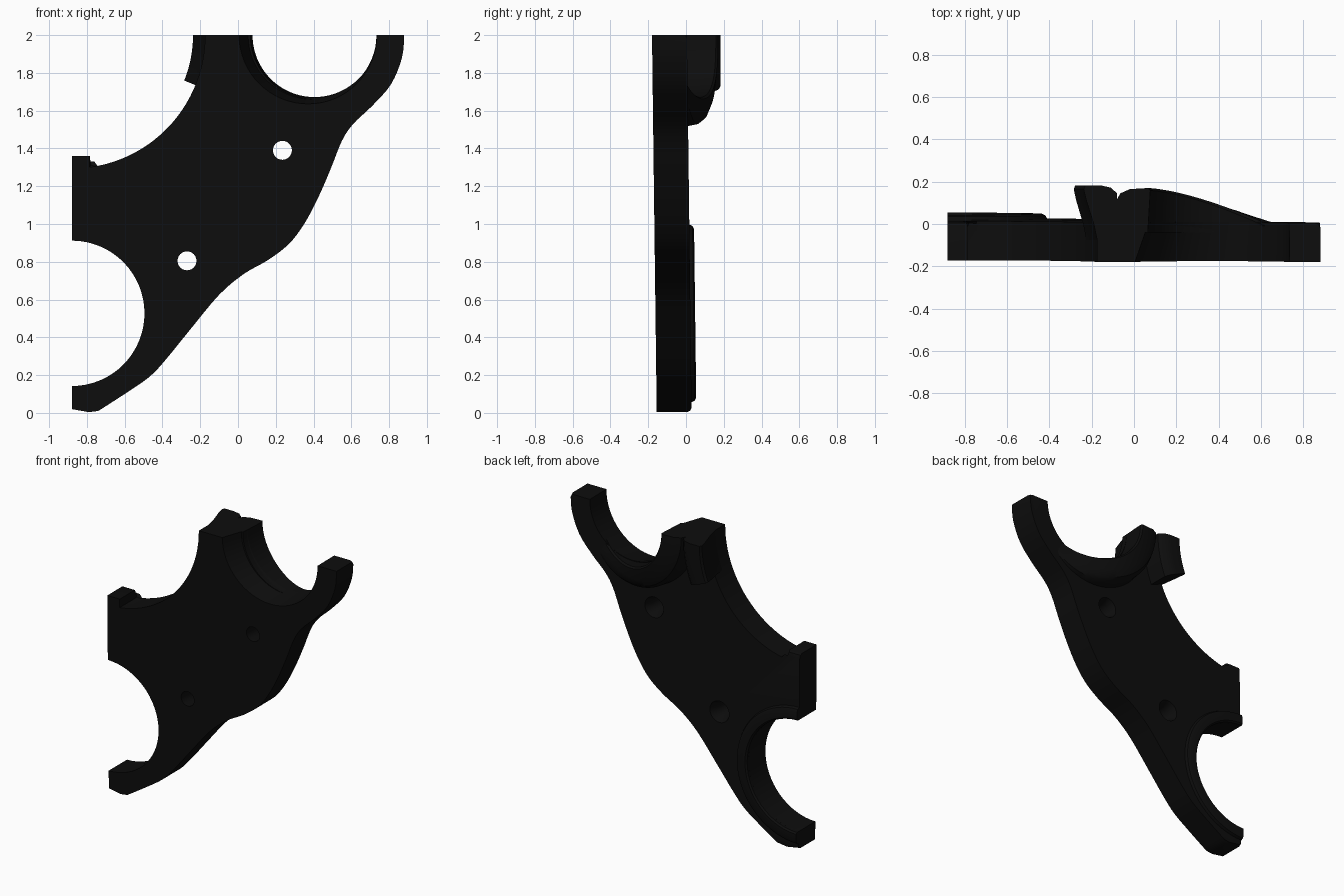
import bpy, bmesh, math
from mathutils import Vector
from mathutils.geometry import interpolate_bezier

cube = bpy.data.objects.get("Cube")
if cube:
    bpy.data.objects.remove(cube, do_unlink=True)

black = bpy.data.materials.new("matte black")
black.use_nodes = True
color = (0.004, 0.004, 0.004, 1)
black.diffuse_color = color
black.node_tree.nodes["Principled BSDF"].inputs["Base Color"].default_value = color

SLOPE = 0.0125   # the lower parts lean back slightly


def finish(name, bm, lean=False):
    if lean:
        for v in bm.verts:
            v.co.y -= SLOPE * v.co.z
    bmesh.ops.recalc_face_normals(bm, faces=bm.faces[:])
    mesh = bpy.data.meshes.new(name)
    bm.to_mesh(mesh)
    bm.free()
    ob = bpy.data.objects.new(name, mesh)
    bpy.context.collection.objects.link(ob)
    mesh.materials.append(black)
    return ob


def loft(name, rings, lean=False):
    """Skin a list of closed rings and cap both ends."""
    bm = bmesh.new()
    rows = [[bm.verts.new(p) for p in ring] for ring in rings]
    n = len(rows[0])
    for a, b in zip(rows, rows[1:]):
        for i in range(n):
            j = (i + 1) % n
            bm.faces.new((a[i], a[j], b[j], b[i]))
    bm.faces.new(rows[0])
    bm.faces.new(rows[-1])
    return finish(name, bm, lean)


def arc(cx, cz, r, start, end, n):
    out = []
    for i in range(n + 1):
        a = math.radians(start + (end - start) * i / n)
        out.append((cx + r * math.cos(a), cz + r * math.sin(a)))
    return out


def sweep(name, cx, cz, start, end, n, section, lean=False):
    """Sweep a (radius, y) section around an axis along y."""
    rings = []
    for i in range(n + 1):
        t = i / n
        a = math.radians(start + (end - start) * t)
        rings.append([(cx + r * math.cos(a), y, cz + r * math.sin(a)) for r, y in section(t, a)])
    return loft(name, rings, lean)


def smooth_path(pts, steps=4):
    v = [Vector((x, z, 0)) for x, z in pts]
    out = [pts[0]]
    for i in range(len(v) - 1):
        t0 = (v[i + 1] - v[max(i - 1, 0)]) / 6
        t1 = (v[min(i + 2, len(v) - 1)] - v[i]) / 6
        curve = interpolate_bezier(v[i], v[i] + t0, v[i + 1] - t1, v[i + 1], steps + 1)
        out += [(p.x, p.y) for p in curve[1:]]
    return out


# Plate outline: tab, large arc, wavy outer edge, lower round opening
wave = [(0.88, 2), (0.868, 1.88), (0.81, 1.74), (0.71, 1.625), (0.61, 1.53), (0.55, 1.44),
        (0.49, 1.29), (0.42, 1.13), (0.35, 1.0), (0.27, 0.895), (0.16, 0.81), (0.03, 0.735),
        (-0.1, 0.625), (-0.25, 0.445), (-0.38, 0.285), (-0.47, 0.19), (-0.6, 0.1),
        (-0.74, 0.01)]
outline = [(-0.88, 1.36), (-0.785, 1.36)]
outline += arc(-0.88, 2, 0.706, -82.3, 0, 24)
outline += smooth_path(wave)
outline += [(-0.79, 0.004), (-0.88, 0.02)]
outline += arc(-0.88, 0.527, 0.385, -90, 90, 32)

bm = bmesh.new()
front = [bm.verts.new((x, -0.155, z)) for x, z in outline]
back = [bm.verts.new((x, 0.03, z)) for x, z in outline]
bm.faces.new(front)
bm.faces.new(back)
rim = []
for i in range(len(outline)):
    j = (i + 1) % len(outline)
    bm.faces.new((front[i], front[j], back[j], back[i]))
    edge = bm.edges.get((back[i], back[j]))
    on_left = all(v.co.x < -0.879 for v in edge.verts)
    on_top = all(v.co.z > 1.999 for v in edge.verts)
    if not (on_left or on_top):
        rim.append(edge)
# soft rear rim
bmesh.ops.bevel(bm, geom=rim, offset=0.025, segments=2, profile=0.5, affect='EDGES')
plate = finish("bracket_plate", bm, True)


def cut(target, name, stations):
    """Cut with a round tool given as (x, z, radius, y) stations."""
    rings = [[(x, y, z) for x, z in arc(cx, cz, r, 0, 360, 64)[:-1]] for cx, cz, r, y in stations]
    tool = loft(name, rings)
    tool.hide_render = True
    tool.hide_viewport = True
    mod = target.modifiers.new(name, 'BOOLEAN')
    mod.operation = 'DIFFERENCE'
    mod.solver = 'EXACT'
    mod.object = tool
    return tool


# Tapered upper opening and two countersunk screw holes
tools = [cut(plate, "upper_opening_cutter", [(0.355, 2, 0.381, -0.27), (0.415, 2, 0.317, 0.09)])]
for x, z in ((0.235, 1.39), (-0.27, 0.805)):
    tools.append(cut(plate, "screw_hole_cutter",
                     [(x, z, 0.05, -0.3), (x, z, 0.05, -0.04), (x, z, 0.085, 0.05)]))
bpy.context.view_layer.update()
evaluated = plate.evaluated_get(bpy.context.evaluated_depsgraph_get())
baked = bpy.data.meshes.new_from_object(evaluated)
plate.modifiers.clear()
plate.data = baked
for tool in tools:
    bpy.data.objects.remove(tool, do_unlink=True)


# Raised collar behind the lower opening
def lower_section(t, a):
    return [(0.385, -0.02), (0.385, 0.045), (0.395, 0.055), (0.445, 0.055),
            (0.462, 0.047), (0.47, 0.03), (0.47, -0.02)]


lower = sweep("lower_collar", -0.88, 0.527, -90, 90, 36, lower_section, True)


# Collar behind the upper opening, falling away toward the arm
def upper_section(t, a):
    x = max(0, 0.405 + 0.4 * math.cos(a))
    h = max(0.0, 0.17 * (1 - (x / 0.67) ** 1.5))
    outer = 0.505 - 0.07 * t ** 3
    return [(0.34, -0.04), (0.328, h - 0.012), (0.338, h), (outer - 0.08, h * 0.97),
            (outer - 0.035, h * 0.85), (outer - 0.012, h * 0.6), (outer, 0), (outer, -0.04)]


upper = sweep("upper_collar", 0.405, 2, 180, 310, 40, upper_section)


# Flared lug at the top of the large arc
def lug_section(t, a):
    return [(0.707, -0.08), (0.69, 0), (0.655, 0.11), (0.642, 0.165), (0.65, 0.183),
            (0.72, 0.183), (0.77, 0.172), (0.8, 0.145), (0.8, -0.08)]


lug = sweep("upper_lug", -0.88, 2, -22, 0, 8, lug_section)

bpy.ops.object.select_all(action='DESELECT')
for ob in (plate, lower, upper, lug):
    ob.select_set(True)
bpy.context.view_layer.objects.active = plate
bpy.ops.object.shade_smooth_by_angle(angle=math.radians(35))
